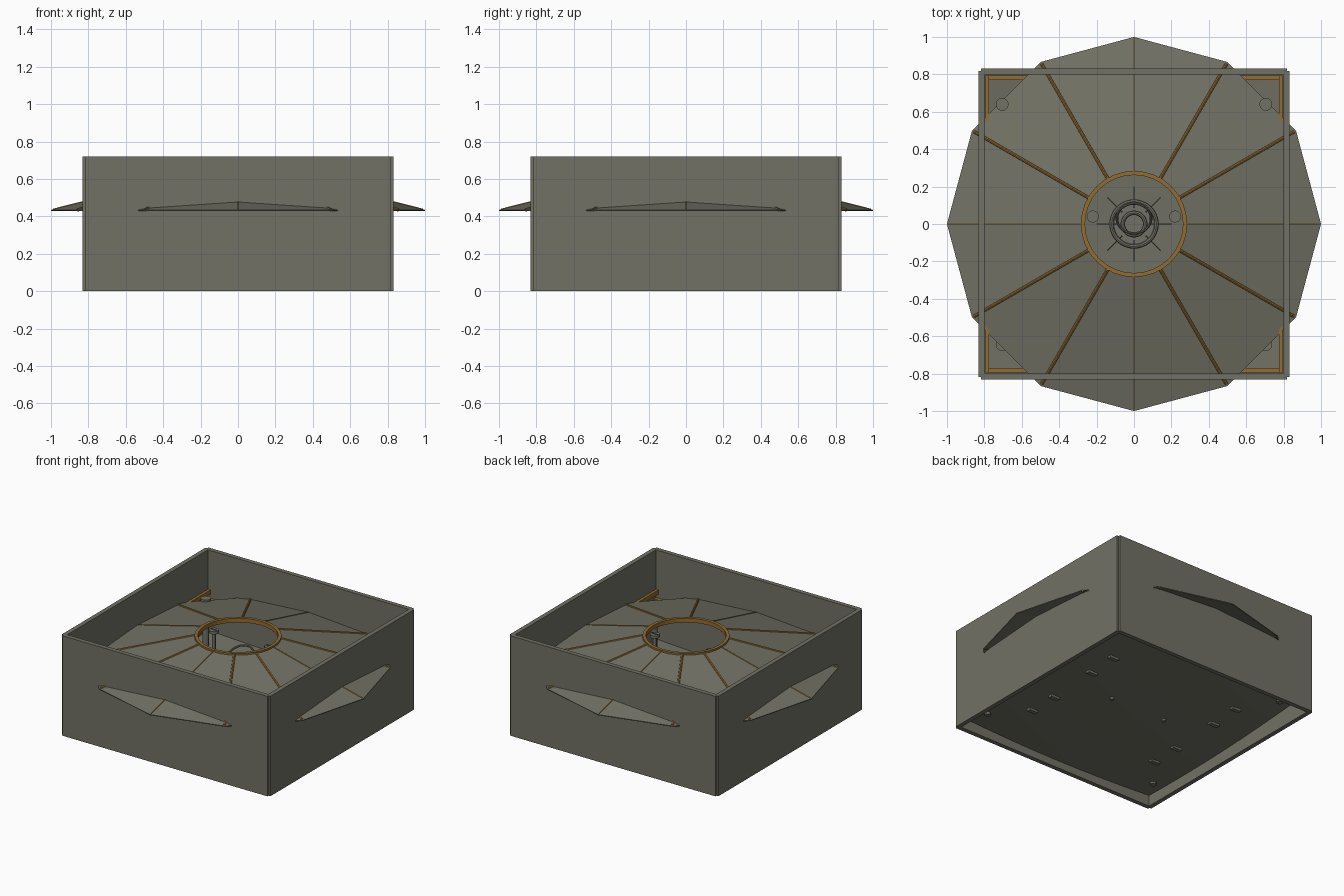
import bpy, bmesh, math
from mathutils import Vector, Matrix

cube = bpy.data.objects.get("Cube")
if cube:
    bpy.data.objects.remove(cube)


def material(name, color):
    m = bpy.data.materials.new(name)
    m.use_nodes = True
    m.diffuse_color = color
    m.node_tree.nodes["Principled BSDF"].inputs["Base Color"].default_value = color
    return m


STONE = material("grey stone", (0.165, 0.165, 0.13, 1))
WOOD = material("brown wood", (0.29, 0.15, 0.032, 1))


def finish(name, bm, mat, smooth=False):
    me = bpy.data.meshes.new(name)
    bm.to_mesh(me)
    bm.free()
    ob = bpy.data.objects.new(name, me)
    bpy.context.collection.objects.link(ob)
    me.materials.append(mat)
    if smooth:
        bpy.ops.object.select_all(action='DESELECT')
        bpy.context.view_layer.objects.active = ob
        ob.select_set(True)
        bpy.ops.object.shade_smooth_by_angle()
    return ob


def box(name, center, size, mat):
    bm = bmesh.new()
    bmesh.ops.create_cube(bm, size=1)
    bmesh.ops.scale(bm, vec=size, verts=bm.verts)
    bmesh.ops.translate(bm, vec=center, verts=bm.verts)
    return finish(name, bm, mat)


def rod(name, start, end, radius, mat, sides=12):
    a, b = Vector(start), Vector(end)
    bm = bmesh.new()
    turn = (b - a).to_track_quat('Z', 'Y').to_matrix().to_4x4()
    bmesh.ops.create_cone(bm, cap_ends=True, segments=sides, radius1=radius, radius2=radius,
                          depth=(b - a).length, matrix=Matrix.Translation((a + b) / 2) @ turn)
    return finish(name, bm, mat, sides > 8)


def flat_ring(name, inner, outer, bottom, top, mat, sides=32):
    # Rectangular section spun round the vertical axis
    bm = bmesh.new()
    corners = [(inner, 0, bottom), (outer, 0, bottom), (outer, 0, top), (inner, 0, top)]
    face = bm.faces.new([bm.verts.new(c) for c in corners])
    edges = list(face.edges)
    bm.faces.remove(face)
    bmesh.ops.spin(bm, geom=edges, cent=(0, 0, 0), axis=(0, 0, 1), angle=math.tau, steps=sides)
    bmesh.ops.remove_doubles(bm, verts=bm.verts, dist=0.0001)
    bmesh.ops.recalc_face_normals(bm, faces=bm.faces)
    return finish(name, bm, mat, True)


def hoop(name, center, radius, thick, mat, tilt=0):
    bpy.ops.mesh.primitive_torus_add(major_radius=radius, minor_radius=thick, major_segments=32,
                                     minor_segments=8, location=center, rotation=(tilt, 0, 0))
    ob = bpy.context.object
    ob.name = name
    ob.data.materials.append(mat)
    bpy.ops.object.shade_smooth_by_angle()
    return ob


def ground(x, y):
    return 0.06 + 0.04 * y + 0.04 * (x * x + y * y)


def polar(r, degrees, z):
    a = math.radians(degrees)
    return (r * math.cos(a), r * math.sin(a), z)


# Outer walls with notched corners, and the beams that line them
for s, side in ((1, "left"), (-1, "right")):
    box(side + "_wall", (s * 0.816, 0, 0.36), (0.032, 1.635, 0.72), STONE)
    box(side + "_wall_beam", (s * 0.785, 0, 0.425), (0.02, 1.59, 0.03), WOOD)
for s, side in ((1, "back"), (-1, "front")):
    box(side + "_wall", (0, s * 0.816, 0.36), (1.635, 0.032, 0.72), STONE)
    box(side + "_wall_beam", (0, s * 0.783, 0.365), (1.59, 0.024, 0.03), WOOD)

# Gently rolling floor
bm = bmesh.new()
bmesh.ops.create_grid(bm, x_segments=16, y_segments=16, size=0.805)
for v in bm.verts:
    v.co.z = ground(v.co.x, v.co.y)
finish("floor", bm, STONE, True)

# Twelve-sided roof with an open centre
EAVE, RISE, HOLE = 0.435, 0.18, 0.28
bm = bmesh.new()
bmesh.ops.create_cone(bm, cap_ends=False, segments=12, radius1=1, radius2=HOLE, depth=RISE,
                      matrix=Matrix.Translation((0, 0, EAVE + RISE / 2)))
roof = finish("roof", bm, STONE)
shell = roof.modifiers.new("thickness", 'SOLIDIFY')
shell.thickness = 0.006

# Rafters along the ridges; those on the axes are slimmer
for i in range(12):
    r, lift = (0.004, 0) if i % 3 == 0 else (0.009, -0.002)
    rod("rafter", polar(0.99, i * 30, EAVE + 0.002 + lift),
        polar(HOLE, i * 30, EAVE + RISE + lift), r, WOOD, 8)
flat_ring("smoke_hole_ring", 0.262, 0.284, EAVE + RISE - 0.02, EAVE + RISE + 0.01, WOOD)

# Corner posts with round caps
for x in (-0.705, 0.705):
    for y, top in ((0.64, 0.46), (-0.645, 0.425)):
        z = ground(x, y)
        rod("corner_post", (x, y, z - 0.015), (x, y, top), 0.022, STONE)
        rod("corner_post_cap", (x, y, top - 0.02), (x, y, top), 0.034, STONE, 20)

# Inner posts beside the hearth
for x in (-0.22, 0.22):
    rod("inner_post", (x, 0.04, 0.05), (x, 0.04, 0.57), 0.014, STONE)
    rod("inner_post_cap", (x, 0.04, 0.57), (x, 0.04, 0.59), 0.032, STONE, 20)
    box("inner_post_slot", (x, 0.04, 0.592), (0.045, 0.006, 0.005), STONE)

# Central hearth with rings, spokes and a leaning hoop
rod("hearth", (0, 0, 0.07), (0, 0, 0.12), 0.13, STONE, 24)
hoop("hearth_outer_ring", (0, 0, 0.125), 0.12, 0.012, STONE)
hoop("hearth_inner_ring", (0, 0, 0.2), 0.06, 0.012, STONE)
hoop("leaning_hoop", (0, 0.03, 0.46), 0.092, 0.007, STONE, math.radians(30))
for x in (-0.09, 0.09):
    rod("hoop_stand", (x, 0.03, 0.1), (x, 0.03, 0.46), 0.009, STONE)
for i in range(8):
    rod("hearth_spoke", polar(0.09, i * 45, 0.13), polar(0.2, i * 45, 0.1), 0.004, STONE, 6)

# Benches whose feet pass through the floor
for sx in (-1, 1):
    for sy in (-1, 1):
        x, y = sx * 0.52, sy * 0.3
        z = ground(x, y)
        box("bench_seat", (x, y, z + 0.09), (0.1, 0.3, 0.02), STONE)
        for dy in (-0.11, 0.11):
            box("bench_foot", (x, y + dy, ground(x, y + dy) + 0.035), (0.07, 0.03, 0.1), STONE)
